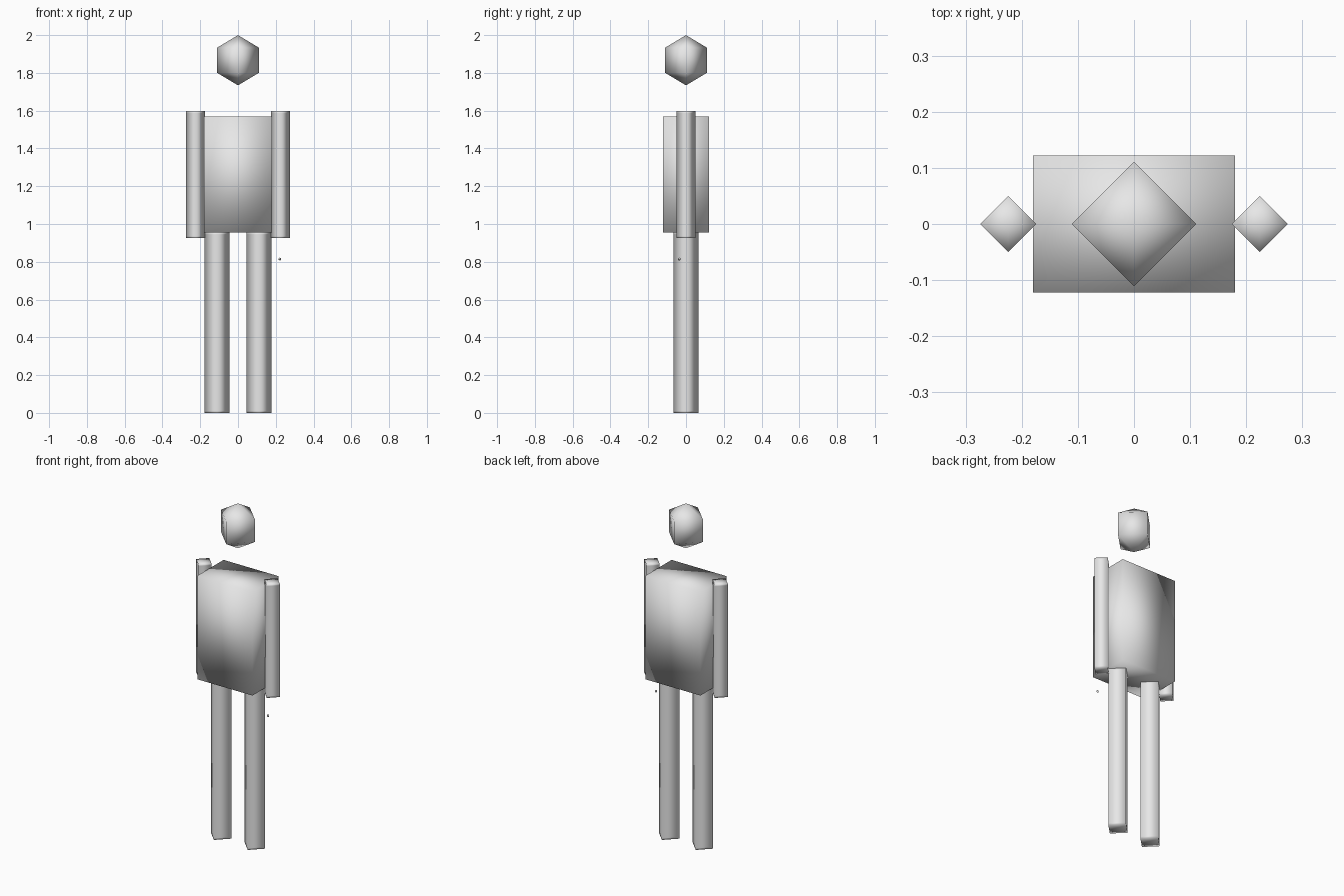
import bpy
import bmesh
import math
from mathutils import Matrix

cube = bpy.data.objects.get("Cube")
if cube:
    bpy.data.objects.remove(cube, do_unlink=True)

grey = bpy.data.materials.new("light grey")
grey.use_nodes = True
GREY = (0.8, 0.8, 0.8, 1)
grey.diffuse_color = GREY
grey.node_tree.nodes["Principled BSDF"].inputs["Base Color"].default_value = GREY


def finish(name, bm, location):
    """Turn a bmesh into a fully smooth shaded grey object."""
    bmesh.ops.recalc_face_normals(bm, faces=bm.faces)
    for face in bm.faces:
        face.smooth = True
    mesh = bpy.data.meshes.new(name)
    bm.to_mesh(mesh)
    bm.free()
    mesh.materials.append(grey)
    obj = bpy.data.objects.new(name, mesh)
    obj.location = location
    bpy.context.collection.objects.link(obj)
    return obj


def limb(name, x, radius, bottom, top):
    """Upright four-sided post, with loops close to both ends."""
    bm = bmesh.new()
    edge = 0.01
    rings = []
    for z in (bottom, bottom + edge, top - edge, top):
        rings.append([bm.verts.new((radius * math.cos(i * math.pi / 2),
                                    radius * math.sin(i * math.pi / 2), z))
                      for i in range(4)])
    for low, high in zip(rings, rings[1:]):
        for i in range(4):
            j = (i + 1) % 4
            bm.faces.new((low[i], low[j], high[j], high[i]))
    for ring, z in ((rings[0], bottom), (rings[-1], top)):
        tip = bm.verts.new((0, 0, z))
        for i in range(4):
            bm.faces.new((ring[i], ring[(i + 1) % 4], tip))
    return finish(name, bm, (x, 0, 0))


# Head: coarse four-sided ball
bm = bmesh.new()
bmesh.ops.create_uvsphere(bm, u_segments=4, v_segments=3, radius=1,
                          matrix=Matrix.Diagonal((0.128, 0.128, 0.133, 1)))
finish("head", bm, (0, 0, 1.867))

# Torso: box with soft shading, each wide face split along the rising diagonal
bm = bmesh.new()
bmesh.ops.create_cube(bm, size=1, matrix=Matrix.Diagonal((0.36, 0.244, 0.615, 1)))
for face in [f for f in bm.faces if abs(f.normal.y) > 0.9]:
    side = -face.normal.y
    ends = [v for v in face.verts if v.co.x * v.co.z * side > 0]
    bmesh.ops.connect_verts(bm, verts=ends)
bmesh.ops.triangulate(bm, faces=bm.faces[:])
finish("torso", bm, (0, 0, 1.2625))

# Arms and legs
for side, sign in (("left", 1), ("right", -1)):
    limb(side + "_arm", sign * 0.224, 0.05, 0.925, 1.597)
    limb(side + "_leg", sign * 0.111, 0.067, 0, 0.955)

# Tiny bead below the left arm
bm = bmesh.new()
bmesh.ops.create_uvsphere(bm, u_segments=4, v_segments=3, radius=0.008)
finish("hand_bead", bm, (0.222, -0.035, 0.814))
